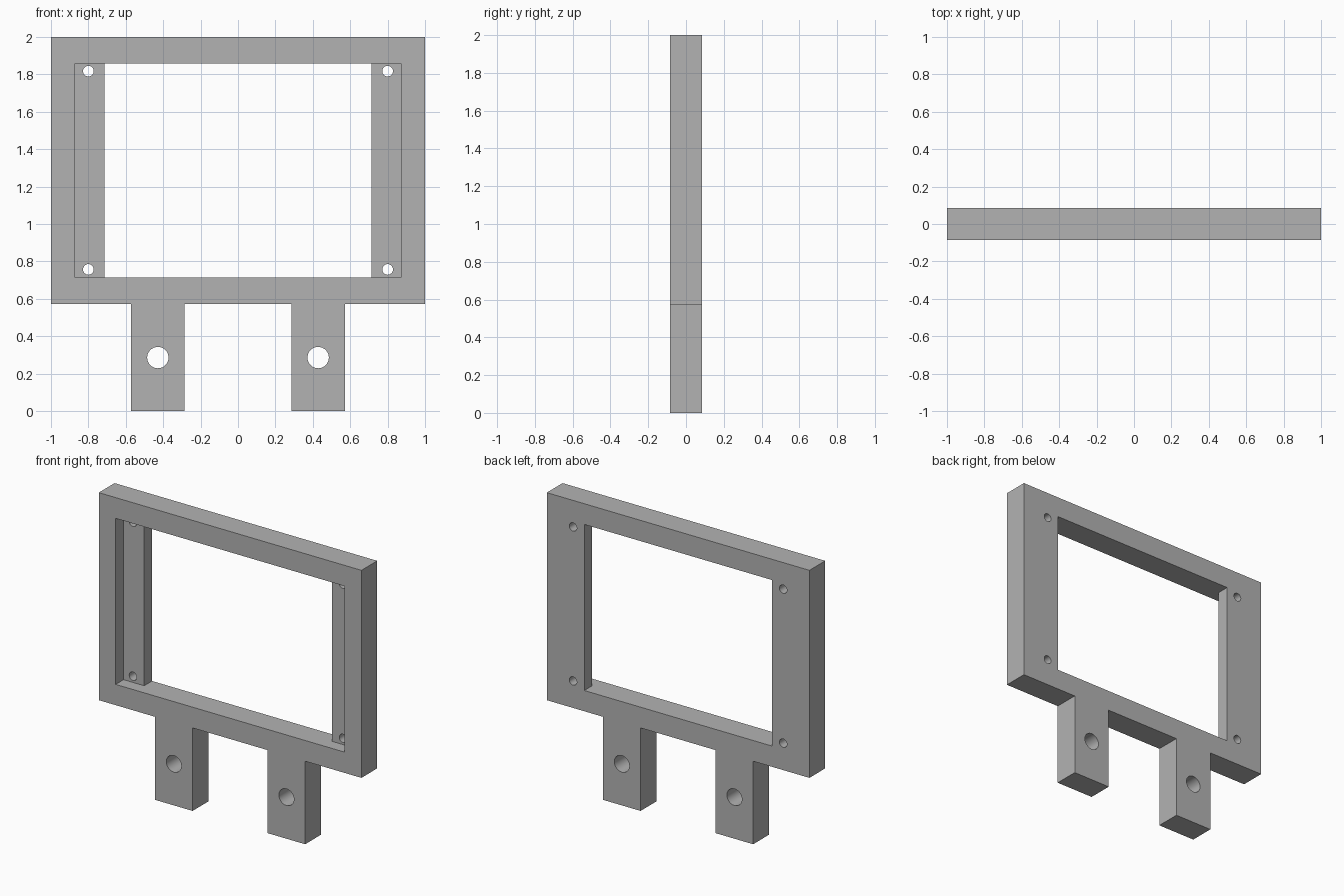
import bpy
import bmesh
import math
from mathutils import Matrix

cube = bpy.data.objects.get("Cube")
if cube:
    bpy.data.objects.remove(cube, do_unlink=True)

U = 2 / 70            # one millimetre in model units
HALF = 3 * U          # half the plate thickness

grey = bpy.data.materials.new("plain_grey")
grey.use_nodes = True
colour = (0.45, 0.45, 0.45, 1)
grey.diffuse_color = colour
grey.node_tree.nodes["Principled BSDF"].inputs["Base Color"].default_value = colour


def make_object(name, bm):
    bmesh.ops.recalc_face_normals(bm, faces=bm.faces)
    mesh = bpy.data.meshes.new(name)
    bm.to_mesh(mesh)
    bm.free()
    mesh.materials.append(grey)
    obj = bpy.data.objects.new(name, mesh)
    bpy.context.collection.objects.link(obj)
    return obj


def prism(name, outline, y0, y1):
    """Extrude an x-z outline from y0 to y1."""
    bm = bmesh.new()
    face = bm.faces.new([bm.verts.new((x, y0, z)) for x, z in outline])
    new = bmesh.ops.extrude_face_region(bm, geom=[face])["geom"]
    verts = [v for v in new if isinstance(v, bmesh.types.BMVert)]
    bmesh.ops.translate(bm, verts=verts, vec=(0, y1 - y0, 0))
    return make_object(name, bm)


def block(name, half_width, z0, z1, y0, y1):
    w = half_width
    return prism(name, [(-w, z0), (w, z0), (w, z1), (-w, z1)], y0, y1)


def drill(name, x, z, radius):
    bm = bmesh.new()
    turn = Matrix.Translation((x, 0, z)) @ Matrix.Rotation(math.pi / 2, 4, "X")
    bmesh.ops.create_cone(bm, cap_ends=True, segments=32, radius1=radius,
                          radius2=radius, depth=4 * HALF, matrix=turn)
    return make_object(name, bm)


# Frame plate with its two legs as one outline, mirrored in x
right_half = [(10, 20), (10, 0), (20, 0), (20, 20), (35, 20), (35, 70)]
outline = [(x * U, z * U) for x, z in right_half]
outline += [(-x, z) for x, z in reversed(outline)]
frame = prism("frame_with_legs", outline, -HALF, HALF)

# Front recess and narrower through window, leaving a ledge on each side
z0, z1 = 25 * U, 65 * U
cutters = [block("recess_cutter", 30.5 * U, z0, z1, -2 * HALF, 0),
           block("window_cutter", 25 * U, z0, z1, -3 * HALF, 2 * HALF)]

# Screw holes in the ledges and mounting holes in the legs
for side in (-1, 1):
    for z in (26.5, 63.6):
        cutters.append(drill("screw_hole_cutter", side * 28 * U, z * U, U))
    cutters.append(drill("leg_hole_cutter", side * 15 * U, 10 * U, 2 * U))

bpy.ops.object.select_all(action="DESELECT")
frame.select_set(True)
bpy.context.view_layer.objects.active = frame
for cutter in cutters:
    cutter.hide_render = True
    mod = frame.modifiers.new("cut", "BOOLEAN")
    mod.operation = "DIFFERENCE"
    mod.solver = "EXACT"
    mod.object = cutter
    bpy.ops.object.modifier_apply(modifier=mod.name)
    bpy.data.objects.remove(cutter, do_unlink=True)

bpy.ops.object.shade_smooth_by_angle(angle=math.radians(30))
